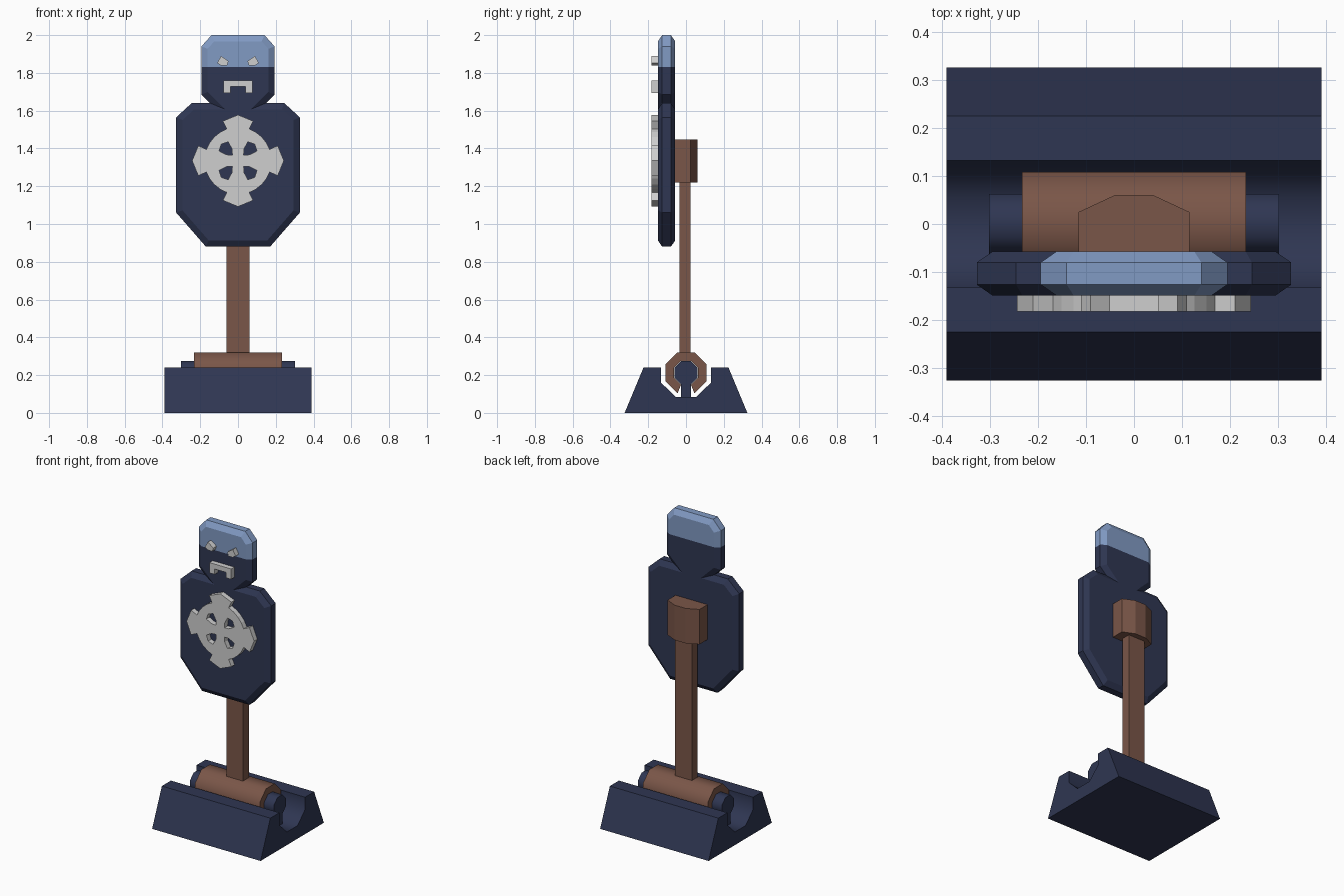
import bpy, bmesh, math
from mathutils import Matrix

if "Cube" in bpy.data.objects:
    bpy.data.objects.remove(bpy.data.objects["Cube"])


def material(name, rgb):
    m = bpy.data.materials.new(name)
    m.diffuse_color = (*rgb, 1)
    m.use_nodes = True
    m.node_tree.nodes["Principled BSDF"].inputs["Base Color"].default_value = m.diffuse_color
    return m


NAVY = material("navy", (0.028, 0.037, 0.085))
SKY = material("light_blue", (0.22, 0.325, 0.55))
BROWN = material("brown", (0.195, 0.093, 0.065))
GREY = material("pale_grey", (0.62, 0.62, 0.62))

# How a 2D profile point (a, b) at depth d maps to space, per extrusion axis
MAPS = {"x": lambda a, b, d: (d, a, b),
        "y": lambda a, b, d: (a, d, b),
        "z": lambda a, b, d: (a, b, d)}


def finish(name, bm, mats, smooth=False):
    bmesh.ops.recalc_face_normals(bm, faces=bm.faces)
    me = bpy.data.meshes.new(name)
    bm.to_mesh(me)
    bm.free()
    for m in mats:
        me.materials.append(m)
    if smooth:
        me.polygons.foreach_set("use_smooth", [True] * len(me.polygons))
        me.set_sharp_from_angle(angle=math.radians(50))
    ob = bpy.data.objects.new(name, me)
    bpy.context.scene.collection.objects.link(ob)
    return ob


def prism_bm(pts, axis, lo, hi):
    bm = bmesh.new()
    f = MAPS[axis]
    rings = [[bm.verts.new(f(a, b, d)) for a, b in pts] for d in (lo, hi)]
    n = len(pts)
    caps = [bm.faces.new(r) for r in rings]
    for i in range(n):
        j = (i + 1) % n
        bm.faces.new((rings[0][i], rings[0][j], rings[1][j], rings[1][i]))
    bmesh.ops.recalc_face_normals(bm, faces=bm.faces)
    return bm, caps


def prism(name, pts, axis, lo, hi, mat, smooth=False):
    bm, _ = prism_bm(pts, axis, lo, hi)
    return finish(name, bm, [mat], smooth)


def mirrored(half):
    return half + [(-x, z) for x, z in reversed(half)]


AXIS_Z = 0.212


def octagon(apothem):
    """Flat-sided octagon round the hinge axis, running from bottom right to bottom left."""
    r = apothem / math.cos(math.pi / 8)
    angs = [math.radians(-67.5 + 45 * i) for i in range(8)]
    return [(r * math.cos(a), AXIS_Z + r * math.sin(a)) for a in angs]


# Base with a hinge groove along x
prism("base", mirrored([(0.325, 0), (0.225, 0.24), (0.132, 0.24),
                        (0.132, 0.16), (0.055, 0.085)]),
      "x", -0.39, 0.39, NAVY, smooth=True)

# Axle on its web, rising from the groove floor
ring = octagon(0.062)
prism("axle", [(ring[0][0], 0.08)] + ring + [(ring[-1][0], 0.08)],
      "x", -0.302, 0.302, NAVY, smooth=True)

# Sleeve that turns on the axle, open below
prism("hinge_sleeve", octagon(0.108) + octagon(0.064)[::-1],
      "x", -0.233, 0.233, BROWN, smooth=True)

# Post and the block behind the board
prism("post", [(-0.06, -0.035), (0.06, -0.035), (0.06, 0.025), (-0.06, 0.025)],
      "z", 0.3, 1.3, BROWN)
prism("mount_block", mirrored([(0.115, -0.057), (0.115, 0.025), (0.04, 0.06)]),
      "z", 1.22, 1.447, BROWN)

# Target board: body and head in one outline, chamfered front and back
outline = mirrored([(0.17, 0.88), (0.327, 1.06), (0.327, 1.565), (0.245, 1.64),
                    (0.148, 1.64), (0.194, 1.685), (0.194, 1.94), (0.14, 2.0)])
bm, caps = prism_bm(outline, "y", -0.126, -0.08)
for cap in caps:
    bmesh.ops.inset_region(bm, faces=[cap], thickness=0.033, depth=0.023,
                           use_even_offset=True, use_boundary=True)
bmesh.ops.bisect_plane(bm, geom=bm.verts[:] + bm.edges[:] + bm.faces[:],
                       plane_co=(0, 0, 1.832), plane_no=(0, 0, 1))
for f in bm.faces:  # the top of the head is light blue
    f.material_index = int(f.calc_center_median().z > 1.832)
finish("target_board", bm, [NAVY, SKY])

# Round badge: flared cross joined by a ring, with four openings
FRONT, BACK = -0.182, -0.145


def quarter_turns(pts):
    return [[(x * c - y * s, x * s + y * c) for x, y in pts]
            for c, s in ((1, 0), (0, 1), (-1, 0), (0, -1))]


def on_ring(r, degrees):
    return [(r * math.cos(math.radians(a)), r * math.sin(math.radians(a))) for a in degrees]


edge = [(0.243, 0), (0.21, 0.08), (0.168, 0.06)] + on_ring(0.178, (32, 45, 58)) \
    + [(0.06, 0.168), (0.08, 0.21)]
hole = [(0.03, 0.03), (0.062, 0.032), (0.1, 0.052), (0.088, 0.088), (0.052, 0.1), (0.032, 0.062)]
loops = [sum(quarter_turns(edge), [])] + quarter_turns(hole)
cu = bpy.data.curves.new("badge_outline", "CURVE")
cu.dimensions = "2D"
cu.fill_mode = "BOTH"
cu.extrude = (BACK - FRONT) / 2
for loop in loops:
    sp = cu.splines.new("POLY")
    sp.points.add(len(loop) - 1)
    for p, (x, y) in zip(sp.points, loop):
        p.co = (x, y, 0, 1)
    sp.use_cyclic_u = True
    sp.use_smooth = False
tmp = bpy.data.objects.new("badge_outline", cu)
bm = bmesh.new()
bm.from_mesh(bpy.data.meshes.new_from_object(tmp))
bpy.data.objects.remove(tmp)
bmesh.ops.remove_doubles(bm, verts=bm.verts, dist=1e-5)
for f in bm.faces:
    f.smooth = False
    f.material_index = 0
bm.transform(Matrix.Translation((0, (FRONT + BACK) / 2, 1.335)) @ Matrix.Rotation(math.pi / 2, 4, "X"))
finish("badge", bm, [GREY])

# Slanted eyes and a downturned mouth
for side, s in (("left", -1), ("right", 1)):
    prism(side + "_eye", [(s * x, z) for x, z in
                          ((0.09, 1.89), (0.05, 1.862), (0.058, 1.838), (0.088, 1.838), (0.11, 1.852))],
          "y", FRONT, BACK, GREY)
prism("mouth", mirrored([(0.04, 1.728), (0.04, 1.693), (0.078, 1.693), (0.078, 1.76)]),
      "y", FRONT, BACK, GREY)
